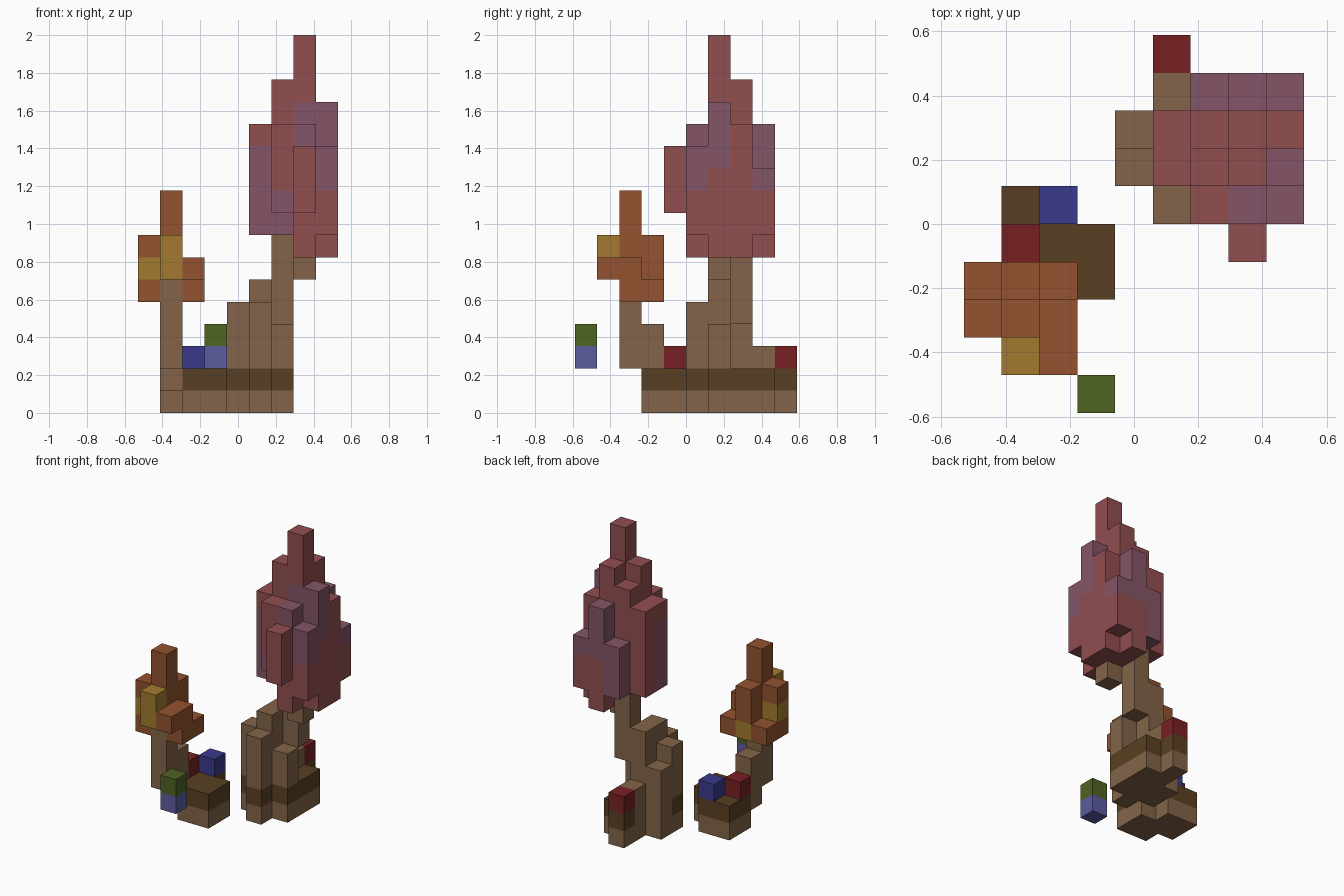
import bpy
import bmesh
from mathutils import Vector

if "Cube" in bpy.data.objects:
    bpy.data.objects.remove(bpy.data.objects["Cube"], do_unlink=True)

UNIT = 2 / 17
CENTRE = Vector((4.5, 5, 0))


def linear(channel):
    c = channel / 255
    return c / 12.92 if c <= 0.04045 else ((c + 0.055) / 1.055) ** 2.4


def make_material(name, hex_colour):
    rgb = [linear(c) for c in bytes.fromhex(hex_colour)]
    mat = bpy.data.materials.new(name)
    mat.use_nodes = True
    mat.diffuse_color = (*rgb, 1)
    shader = mat.node_tree.nodes["Principled BSDF"]
    shader.inputs["Base Color"].default_value = (*rgb, 1)
    shader.inputs["Roughness"].default_value = 0.9
    return mat


palette = {name: make_material(name, code) for name, code in {
    "bark_brown": "836449", "soil_brown": "594022",
    "leaf_red": "914e50", "leaf_purple": "855568",
    "leaf_orange": "93522e", "leaf_gold": "a37a2e",
    "flower_red": "772022", "flower_blue": "3a3a8c",
    "stem_blue": "5c5ca0", "bud_green": "506322"}.items()}

# Every filled cell holds its part and colour; later blocks repaint earlier ones
cells = {}


def block(part, colour, x, y, z, high=1, deep=1, wide=1):
    for i in range(x, x + wide):
        for j in range(y, y + deep):
            for k in range(z, z + high):
                cells[i, j, k] = (part, colour)


def blocks(part, colour, sizes):
    for size in sizes:
        block(part, colour, *size)


# Two islands, each a brown footing with a dark soil layer above
islands = {
    "large_island": [(5, 5, 5, 1), (6, 6, 3, 1), (4, 6, 2, 1)],
    "small_island": [(2, 3, 2, 2), (1, 4, 2, 2)],
}
for part, footprint in islands.items():
    for x, y, deep, wide in footprint:
        block(part, "bark_brown", x, y, 0, 1, deep, wide)
        block(part, "soil_brown", x, y, 1, 1, deep, wide)

# Large trunk with stepped roots and a side branch
blocks("large_trunk", "bark_brown", [
    (4, 6, 2, 3), (4, 7, 1, 3), (5, 5, 2, 3), (5, 6, 2, 4, 2),
    (5, 8, 1, 2), (6, 6, 2, 2), (6, 7, 4, 4), (7, 6, 6)])

# Large crown, red columns first, then purple patches
blocks("large_crown", "leaf_red", [
    (7, 6, 7, 10), (7, 7, 7, 8), (6, 6, 8, 7), (6, 7, 8, 6),
    (5, 6, 8, 5, 2), (6, 5, 9, 4), (7, 5, 7, 6), (7, 4, 9, 3),
    (8, 5, 8, 4), (8, 6, 7, 6, 2), (7, 8, 7, 6), (8, 8, 8, 3)])
blocks("large_crown", "leaf_purple", [
    (5, 6, 8, 4), (6, 6, 8), (6, 5, 9), (7, 5, 12), (7, 6, 13),
    (8, 5, 10, 2), (8, 6, 11, 3), (6, 8, 8, 3), (7, 8, 10, 3),
    (8, 8, 10)])

# Small trunk leaning forward
blocks("small_trunk", "bark_brown", [(1, 3, 1, 3), (1, 2, 2, 4)])

# Small crown, orange with gold patches
blocks("small_crown", "leaf_orange", [
    (1, 2, 6, 4), (1, 3, 6, 2), (0, 2, 5, 3), (0, 3, 5),
    (2, 2, 5, 2), (2, 3, 5), (2, 1, 6)])
blocks("small_crown", "leaf_gold", [(1, 1, 6, 2), (0, 2, 6), (1, 3, 5)])

# Flowers on the islands and the floating bud
block("large_island_flower", "flower_red", 5, 9, 2)
block("small_island_red_flower", "flower_red", 1, 4, 2)
block("small_island_blue_flower", "flower_blue", 2, 5, 2)
block("floating_bud", "stem_blue", 3, 0, 2)
block("floating_bud", "bud_green", 3, 0, 3)


def exposed_faces(cell):
    """Yield the corner points of each side with no neighbour."""
    for axis in range(3):
        for side in (0, 1):
            step = [0, 0, 0]
            step[axis] = 2 * side - 1
            if tuple(c + s for c, s in zip(cell, step)) in cells:
                continue
            u, v = (axis + 1) % 3, (axis + 2) % 3
            corners = []
            for du, dv in ((0, 0), (1, 0), (1, 1), (0, 1)):
                p = Vector(cell)
                p[axis] += side
                p[u] += du
                p[v] += dv
                corners.append((p - CENTRE) * UNIT)
            yield corners if side else corners[::-1]


# Build one mesh per part from its outer faces
for part in sorted({p for p, _ in cells.values()}):
    own = {cell: colour for cell, (p, colour) in cells.items() if p == part}
    mesh = bpy.data.meshes.new(part)
    slots = sorted(set(own.values()))
    for colour in slots:
        mesh.materials.append(palette[colour])
    bm = bmesh.new()
    for cell, colour in own.items():
        for corners in exposed_faces(cell):
            face = bm.faces.new([bm.verts.new(c) for c in corners])
            face.material_index = slots.index(colour)
    bmesh.ops.remove_doubles(bm, verts=bm.verts, dist=UNIT / 100)
    bm.to_mesh(mesh)
    bm.free()
    bpy.context.collection.objects.link(bpy.data.objects.new(part, mesh))
